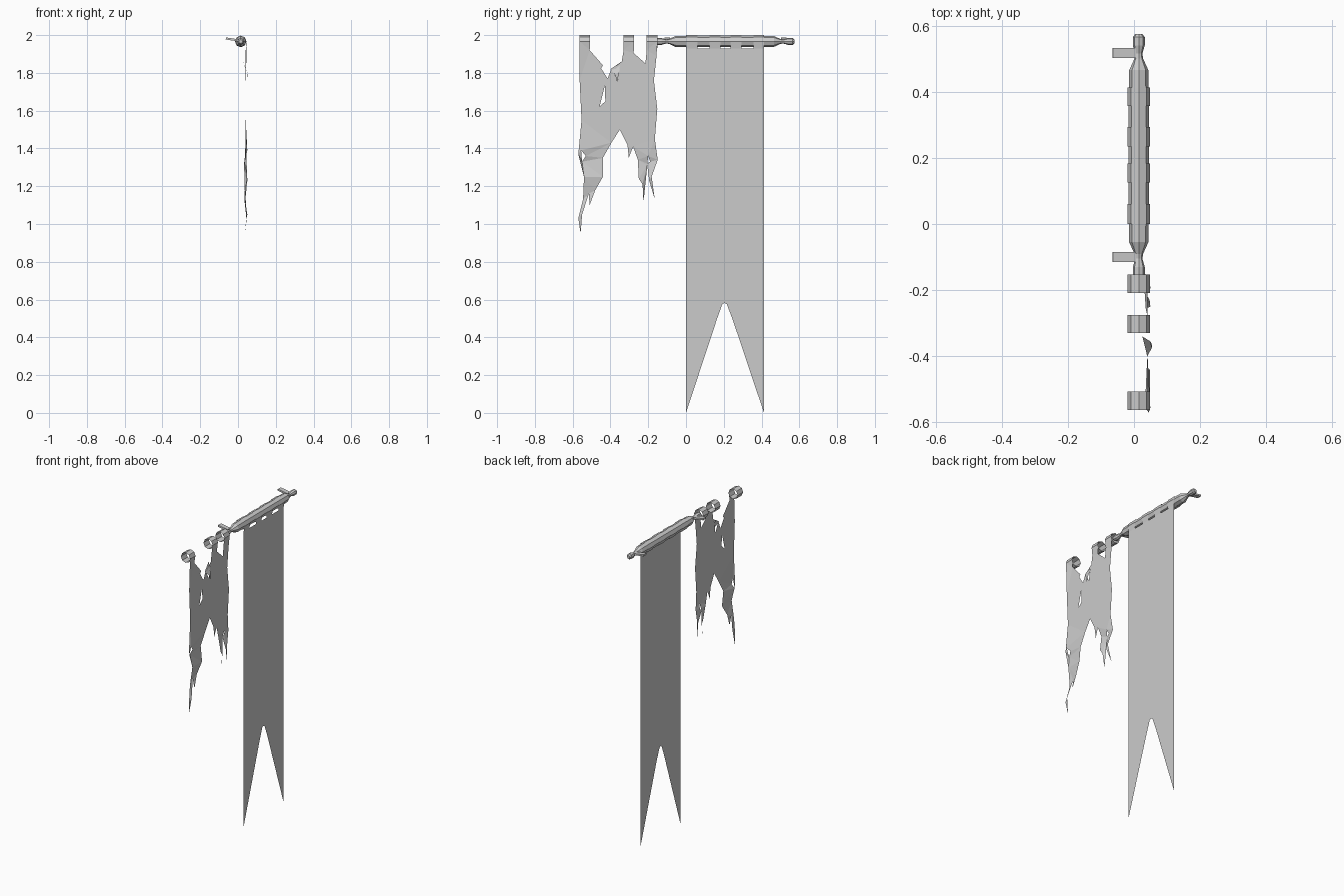
import bpy, bmesh, math
from mathutils import Matrix

if "Cube" in bpy.data.objects:
    bpy.data.objects.remove(bpy.data.objects["Cube"])

mat = bpy.data.materials.new("plain grey")
mat.diffuse_color = (0.6, 0.6, 0.6, 1)
mat.use_nodes = True
mat.node_tree.nodes["Principled BSDF"].inputs["Base Color"].default_value = mat.diffuse_color

AX, AZ = 0.0145, 1.9665      # axis of the pole (runs along y)
CLOTH_X = 0.041


def finish(name, bm):
    me = bpy.data.meshes.new(name)
    bm.to_mesh(me)
    bm.free()
    me.materials.append(mat)
    ob = bpy.data.objects.new(name, me)
    bpy.context.collection.objects.link(ob)
    return ob


def lathe(name, profile, sides, caps):
    """Rings of (y, radius) around the pole axis."""
    bm = bmesh.new()
    rings = []
    for y, r in profile:
        rings.append([bm.verts.new((AX + r * math.cos(math.tau * i / sides), y,
                                    AZ + r * math.sin(math.tau * i / sides)))
                      for i in range(sides)])
    for a, b in zip(rings, rings[1:]):
        for i in range(sides):
            j = (i + 1) % sides
            bm.faces.new((a[i], b[i], b[j], a[j]))
    if caps:
        bm.faces.new(rings[0])
        bm.faces.new(rings[-1][::-1])
    return finish(name, bm)


def sheet(name, loops, offset=lambda y, z: 0):
    """Flat cloth from an outline plus optional holes, each a list of (y, z)."""
    bm = bmesh.new()
    for pts in loops:
        vs = [bm.verts.new((CLOTH_X, y, z)) for y, z in pts]
        for i, v in enumerate(vs):
            bm.edges.new((v, vs[(i + 1) % len(vs)]))
    bmesh.ops.triangle_fill(bm, use_beauty=True, use_dissolve=False,
                            edges=bm.edges[:], normal=(1, 0, 0))
    for v in bm.verts:
        v.co.x += offset(v.co.y, v.co.z)
    return finish(name, bm)


# Pole with a neck and knob at both ends
half = [(0.37, 0.010), (0.36, 0.018), (0.335, 0.018), (0.31, 0.011),
        (0.295, 0.013), (0.26, 0.029), (0.16, 0.0305)]
MID = 0.205
profile = [(MID - d, r) for d, r in half] + [(MID + d, r) for d, r in half[::-1]]
lathe("pole", profile, 8, True)

# Wall brackets, slightly tilted
for i, y in enumerate((-0.1, 0.517)):
    bm = bmesh.new()
    m = (Matrix.Translation((-0.03, y, 1.977)) @ Matrix.Rotation(math.radians(9), 4, 'Y')
         @ Matrix.Diagonal((0.07, 0.03, 0.011, 1)))
    bmesh.ops.create_cube(bm, size=1, matrix=m)
    finish(f"bracket_{i + 1}", bm)

# Cloth loops for both banners
TABS = [(0, 0.06), (0.125, 0.183), (0.235, 0.293), (0.357, 0.413)]
TORN_TABS = [(-0.563, -0.507), (-0.33, -0.275), (-0.208, -0.152)]
for i, (a, b) in enumerate(TABS + TORN_TABS):
    lathe(f"cloth_loop_{i + 1}", [(a, 0.0335), (b, 0.0335)], 8, False)


def hang(y, z):
    if z > 1.95:
        return 0.006                     # tabs meet the loops
    if z < 1.4:
        return 0.009 * math.sin(z * 37)  # curled ragged ends
    return 0


# Whole banner with swallowtail end
outline = [(0.413, 0), (0.245, 0.5), (0.216, 0.575), (0.204, 0.582), (0.192, 0.575),
           (0.165, 0.5), (0, 0)]
for a, b in TABS:
    outline += [(a, 1.93), (a, 1.967), (b, 1.967), (b, 1.93)]
clean = [p for i, p in enumerate(outline) if i == 0 or p != outline[i - 1]]
sheet("whole_banner", [clean], lambda y, z: 0.006 if z > 1.95 else 0)

# Torn banner
torn = [(-0.563, 1.967), (-0.507, 1.967), (-0.51, 1.92), (-0.44, 1.84), (-0.45, 1.825),
        (-0.415, 1.77), (-0.395, 1.82), (-0.34, 1.86), (-0.33, 1.92), (-0.33, 1.967),
        (-0.275, 1.967), (-0.277, 1.905), (-0.215, 1.85), (-0.208, 1.92), (-0.208, 1.967),
        (-0.152, 1.967), (-0.156, 1.89), (-0.17, 1.76), (-0.152, 1.61), (-0.165, 1.45),
        (-0.15, 1.34), (-0.182, 1.25), (-0.165, 1.13), (-0.195, 1.23), (-0.205, 1.31),
        (-0.225, 1.115), (-0.23, 1.21), (-0.25, 1.24), (-0.255, 1.34), (-0.28, 1.41),
        (-0.303, 1.35), (-0.31, 1.42), (-0.35, 1.5), (-0.395, 1.43), (-0.44, 1.35),
        (-0.44, 1.25), (-0.48, 1.18), (-0.51, 1.1), (-0.515, 1.16), (-0.55, 1.05),
        (-0.558, 0.95), (-0.57, 1.03), (-0.545, 1.13), (-0.54, 1.25), (-0.57, 1.37),
        (-0.553, 1.55), (-0.563, 1.76)]
holes = [[(-0.43, 1.73), (-0.427, 1.65), (-0.458, 1.62)],
         [(-0.385, 1.81), (-0.35, 1.84), (-0.362, 1.76)],
         [(-0.555, 1.39), (-0.53, 1.36), (-0.55, 1.33)],
         [(-0.2, 1.36), (-0.19, 1.33), (-0.205, 1.32)]]
sheet("torn_banner", [torn] + holes, hang)

# Loose scrap folded over the tear
sheet("hanging_scrap", [[(-0.4, 1.82), (-0.34, 1.86), (-0.355, 1.80), (-0.365, 1.75),
                         (-0.375, 1.79)]],
      lambda y, z: 0.016 * math.sin((z - 1.72) * 32))
